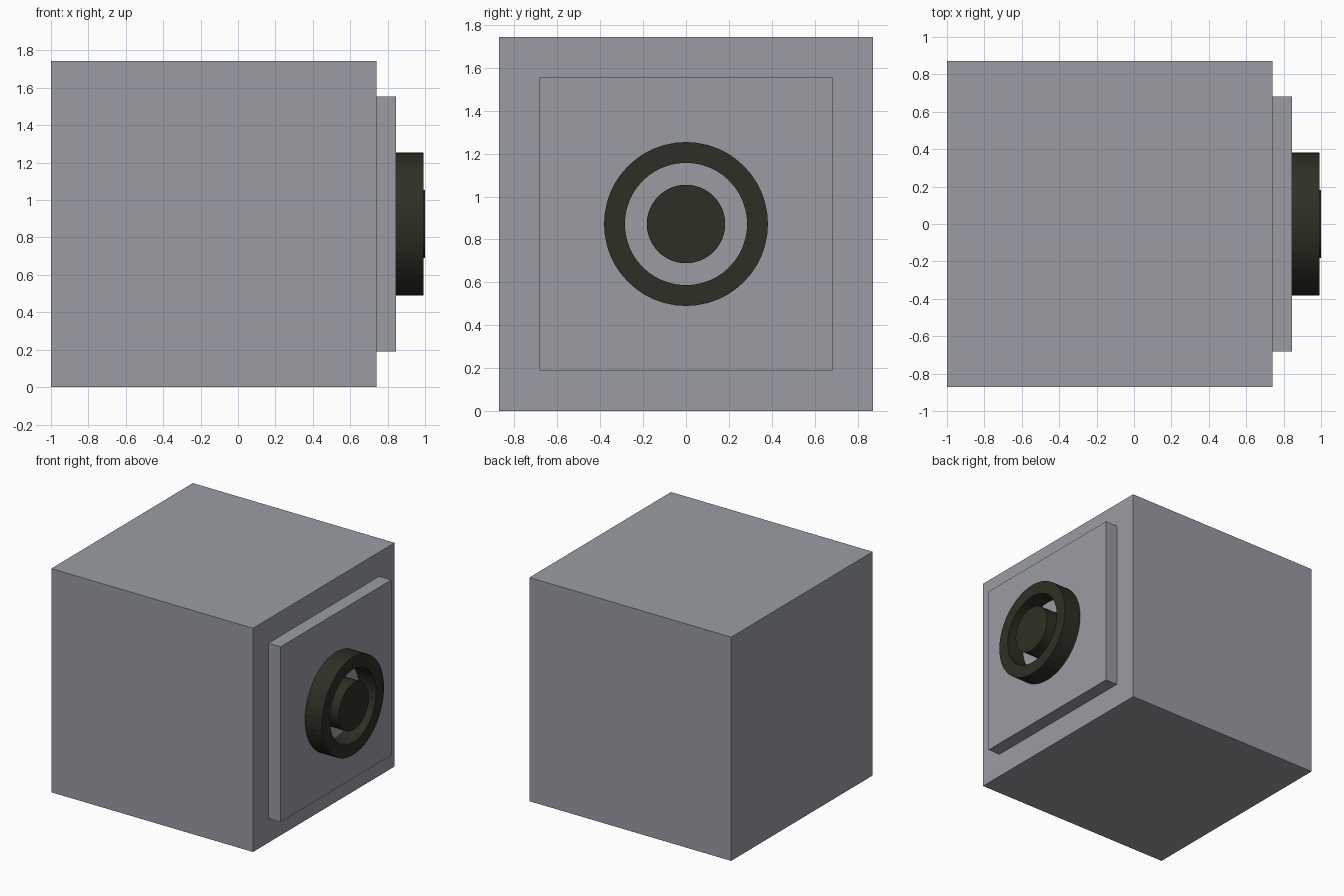
import bpy, bmesh, math

if "Cube" in bpy.data.objects:
    bpy.data.objects.remove(bpy.data.objects["Cube"])

def material(name, rgb):
    m = bpy.data.materials.new(name)
    m.diffuse_color = (*rgb, 1)
    m.use_nodes = True
    m.node_tree.nodes["Principled BSDF"].inputs["Base Color"].default_value = m.diffuse_color
    return m

grey = material("grey casing", (0.32, 0.335, 0.37))
dark = material("dark olive", (0.028, 0.028, 0.018))
ZC = 0.872      # height of the dial axis
SIDES = 48

def finish(name, bm, mat):
    bmesh.ops.recalc_face_normals(bm, faces=bm.faces)
    me = bpy.data.meshes.new(name)
    bm.to_mesh(me)
    bm.free()
    me.materials.append(mat)
    ob = bpy.data.objects.new(name, me)
    bpy.context.collection.objects.link(ob)
    return ob

def box(name, x0, x1, half, mat):
    bm = bmesh.new()
    bmesh.ops.create_cube(bm, size=1)
    for v in bm.verts:
        v.co = ((x0 + x1) / 2 + v.co.x * (x1 - x0), v.co.y * 2 * half, ZC + v.co.z * 2 * half)
    return finish(name, bm, mat)

def circle(bm, x, r):
    return [bm.verts.new((x, r * math.cos(2 * math.pi * i / SIDES),
                          ZC + r * math.sin(2 * math.pi * i / SIDES))) for i in range(SIDES)]

def bridge(bm, a, b):
    for i in range(SIDES):
        j = (i + 1) % SIDES
        bm.faces.new((a[i], a[j], b[j], b[i]))

# Casing and raised front plate
box("casing", -1.0, 0.74, 0.872, grey)
box("face_plate", 0.738, 0.845, 0.683, grey)

# Outer ring
bm = bmesh.new()
loops = [circle(bm, x, r) for x, r in ((0.843, 0.382), (0.992, 0.382), (0.992, 0.285), (0.843, 0.285))]
for k in range(4):
    bridge(bm, loops[k], loops[(k + 1) % 4])
finish("outer_ring", bm, dark)

# Centre button
bm = bmesh.new()
a, b = circle(bm, 0.843, 0.183), circle(bm, 1.0, 0.183)
bridge(bm, a, b)
bm.faces.new(a)
bm.faces.new(b)
finish("centre_button", bm, dark)
